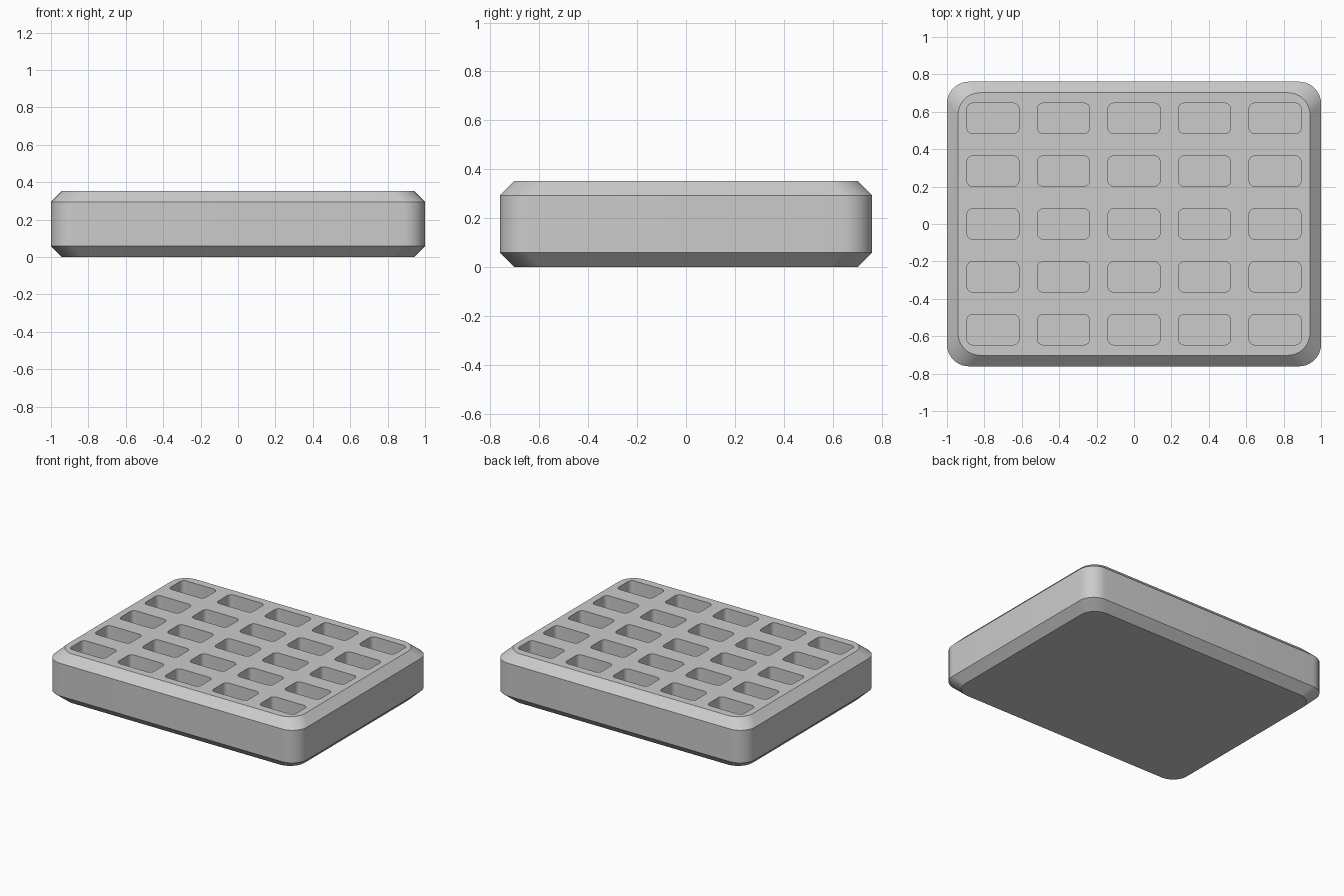
import bpy, bmesh, math

if "Cube" in bpy.data.objects:
    bpy.data.objects.remove(bpy.data.objects["Cube"])

HX, HY, H = 1.0, 0.761, 0.353      # half length, half width, height
CH, R = 0.059, 0.118               # edge chamfer, corner radius
PX, PY, PR = 0.139, 0.081, 0.03    # pocket half sizes and corner radius
STEP_X, STEP_Y, DEPTH = 0.377, 0.2825, 0.235


def outline(hx, hy, r, n=10):
    """Rounded rectangle, counter-clockwise."""
    pts = []
    for k, (sx, sy) in enumerate([(1, 1), (-1, 1), (-1, -1), (1, -1)]):
        for i in range(n + 1):
            a = math.pi / 2 * (k + i / n)
            pts.append((sx * (hx - r) + r * math.cos(a), sy * (hy - r) + r * math.sin(a)))
    return pts


def loft(bm, sections, cx=0, cy=0):
    """Closed solid through stacked outlines given as (points, z)."""
    rings = [[bm.verts.new((x + cx, y + cy, z)) for x, y in pts] for pts, z in sections]
    for lo, hi in zip(rings, rings[1:]):
        for i in range(len(lo)):
            j = (i + 1) % len(lo)
            bm.faces.new((lo[i], lo[j], hi[j], hi[i]))
    bm.faces.new(rings[0][::-1])
    bm.faces.new(rings[-1])


def to_object(bm, name):
    mesh = bpy.data.meshes.new(name)
    bm.to_mesh(mesh)
    bm.free()
    obj = bpy.data.objects.new(name, mesh)
    bpy.context.collection.objects.link(obj)
    return obj


grey = bpy.data.materials.new("light_grey")
grey.diffuse_color = (0.6, 0.6, 0.6, 1)
grey.use_nodes = True
grey.node_tree.nodes["Principled BSDF"].inputs["Base Color"].default_value = grey.diffuse_color

# Tray body with chamfered top and bottom rims
small, full = outline(HX - CH, HY - CH, R), outline(HX, HY, R)
bm = bmesh.new()
loft(bm, [(small, 0), (full, CH), (full, H - CH), (small, H)])
tray = to_object(bm, "tray")
tray.data.materials.append(grey)

# Five by five grid of pocket cutters
bm = bmesh.new()
pocket = outline(PX, PY, PR, 6)
for i in range(-2, 3):
    for j in range(-2, 3):
        loft(bm, [(pocket, H - DEPTH), (pocket, H + 0.1)], i * STEP_X, j * STEP_Y)
cutter = to_object(bm, "pocket_cutter")
cutter.data.materials.append(grey)
cutter.hide_render = True

# Cut the pockets and smooth the rounded corners
mod = tray.modifiers.new("pockets", 'BOOLEAN')
mod.operation, mod.solver, mod.object = 'DIFFERENCE', 'EXACT', cutter
bpy.context.view_layer.objects.active = tray
tray.select_set(True)
bpy.ops.object.modifier_apply(modifier=mod.name)
bpy.data.objects.remove(cutter)
bpy.ops.object.shade_smooth_by_angle(angle=math.radians(30))
